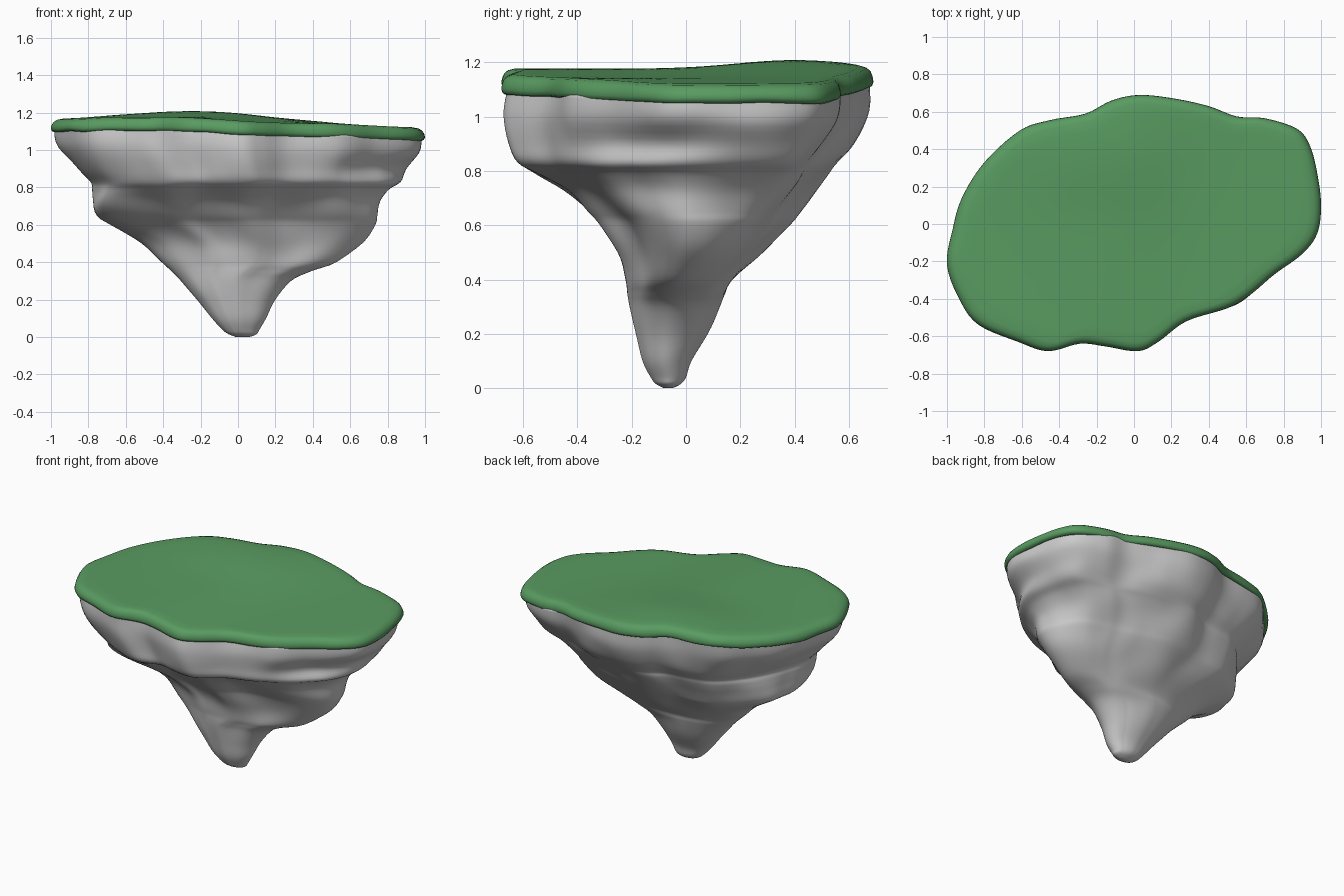
import bpy, bmesh, math
from mathutils import Vector, noise

if "Cube" in bpy.data.objects:
    bpy.data.objects.remove(bpy.data.objects["Cube"])

OUTLINE = [(1.0, .1), (.98, .27), (.94, .42), (.87, .51), (.7, .565), (.55, .575), (.4, .63),
           (.22, .67), (.03, .69), (-.12, .66), (-.26, .59), (-.45, .555), (-.61, .5), (-.8, .33),
           (-.92, .14), (-.97, -.03), (-1, -.22), (-.93, -.41), (-.83, -.54), (-.62, -.63),
           (-.46, -.68), (-.29, -.64), (-.15, -.655), (.02, -.68), (.13, -.63), (.28, -.52),
           (.5, -.45), (.62, -.38), (.75, -.27), (.9, -.16), (.98, -.05)]

# Rock silhouette: z, left, right, front, back
LEVELS = [(1.09, -.98, .98, -.67, .67), (1.0, -.965, .975, -.675, .66), (.9, -.86, .92, -.65, .61),
          (.83, -.78, .88, -.62, .555), (.79, -.77, .81, -.55, .525), (.73, -.765, .765, -.45, .48),
          (.65, -.755, .745, -.36, .42), (.6, -.69, .73, -.31, .38), (.5, -.51, .66, -.25, .28),
          (.4, -.41, .53, -.225, .18), (.35, -.36, .39, -.215, .155), (.3, -.31, .28, -.205, .13),
          (.2, -.22, .20, -.185, .08), (.1, -.14, .15, -.16, .02), (.04, -.085, .115, -.13, 0),
          (.015, -.05, .10, -.11, -.02), (0, -.01, .06, -.08, -.05)]


def spline(p, per, closed):
    """Catmull-Rom resampling of points of any dimension."""
    n, out = len(p), []
    get = (lambda i: p[i % n]) if closed else (lambda i: p[min(max(i, 0), n - 1)])
    for i in range(n if closed else n - 1):
        for k in range(per):
            t = k / per
            out.append(tuple(.5 * (2 * b + (c - a) * t + (2*a - 5*b + 4*c - d) * t**2
                                   + (3*b - a - 3*c + d) * t**3)
                             for a, b, c, d in zip(get(i-1), get(i), get(i+1), get(i+2))))
    return out if closed else out + [tuple(p[-1])]


def smooth(a, b, x):
    t = min(max((x - a) / (b - a), 0), 1)
    return t * t * (3 - 2 * t)


def bump(x, centre, width):
    return math.exp(-((x - centre) / width)**2)


def ground(x, y):
    """Height of the gently tilted grass surface."""
    return (1.176 - .033 * smooth(-.2, .5, x - .3 * y) - .022 * smooth(.4, 1, x)
            - .008 * smooth(-.6, -1, x) + .032 * bump(x, -.25, .4) * bump(y, .4, .3))


def loft(name, rings):
    bm = bmesh.new()
    loops = [[bm.verts.new(co) for co in r] for r in rings]
    n = len(loops[0])
    for a, b in zip(loops, loops[1:]):
        for i in range(n):
            bm.faces.new((a[i], a[(i + 1) % n], b[(i + 1) % n], b[i]))
    for loop in (loops[0], loops[-1]):
        c = bm.verts.new(sum((v.co for v in loop), Vector()) / n)
        for i in range(n):
            bm.faces.new((loop[i], loop[(i + 1) % n], c))
    bmesh.ops.recalc_face_normals(bm, faces=bm.faces)
    for f in bm.faces:
        f.smooth = True
    me = bpy.data.meshes.new(name)
    bm.to_mesh(me)
    bm.free()
    ob = bpy.data.objects.new(name, me)
    bpy.context.collection.objects.link(ob)
    return ob


outline = spline(OUTLINE, 5, True)

# Grass slab with a rounded rim
rings = []
for inset, dz in [(.4, -.06), (.05, -.07), (.022, -.073), (.007, -.067), (0, -.053), (.004, -.035),
                  (.015, -.018), (.035, -.006), (.07, 0), (.15, 0), (.25, 0), (.35, 0), (.45, 0),
                  (.55, 0), (.65, 0), (.75, 0), (.85, 0), (.95, 0)]:
    ring = []
    for x, y in outline:
        wob = .008 * noise.noise(Vector((x * 5, y * 5, 1))) if dz < -.03 else 0
        q = 1 - inset
        ring.append((x * q, y * q, ground(x * q, y * q) + dz + wob))
    rings.append(ring)
grass = loft("grass_top", rings)
mat = bpy.data.materials.new("grass_green")
mat.diffuse_color = (.1, .33, .12, 1)
mat.use_nodes = True
mat.node_tree.nodes["Principled BSDF"].inputs["Base Color"].default_value = mat.diffuse_color
grass.data.materials.append(mat)

# Lobes (+) and hollows (-) of the rock: strength, height, height spread, angle, angle spread
FEATURES = [(-.08, .48, .15, -1.0, .3), (-.07, .5, .15, -2.2, .3), (.13, .70, .09, -2.4, .3),
            (.12, .66, .13, -.5, .35), (-.07, .9, .07, -.25, .45), (-.10, .52, .2, .85, .45)]

# Tapering rock
rings = []
for z, x0, x1, y0, y1 in spline(LEVELS, 4, False):
    ring = []
    for ox, oy in outline:
        u, v = ox, oy / .685
        a = math.atan2(v, u)
        back = smooth(-.2, .4, v)
        low = .8 * (1 - smooth(.1 + .2 * back, .95, z))
        u += (math.cos(a) - u) * low
        v += (math.sin(a) - v) * low
        r = 1 + sum(s * bump(z, h, hw) * bump(a, c, cw) for s, h, hw, c, cw in FEATURES)
        x = (x0 + x1) / 2 + u * r * (x1 - x0) / 2
        y = (y0 + y1) / 2 + v * r * (y1 - y0) / 2
        n = noise.noise(Vector((x * 4, y * 4, z * 5))) * .022 * smooth(.1, .5, z)
        x += n * math.cos(a)
        y += n * math.sin(a)
        top = smooth(.85, 1.09, z)
        ring.append((x, y, z + top * (ground(x, y) - .055 - 1.09)))
    rings.append(ring)
loft("floating_rock", rings)
